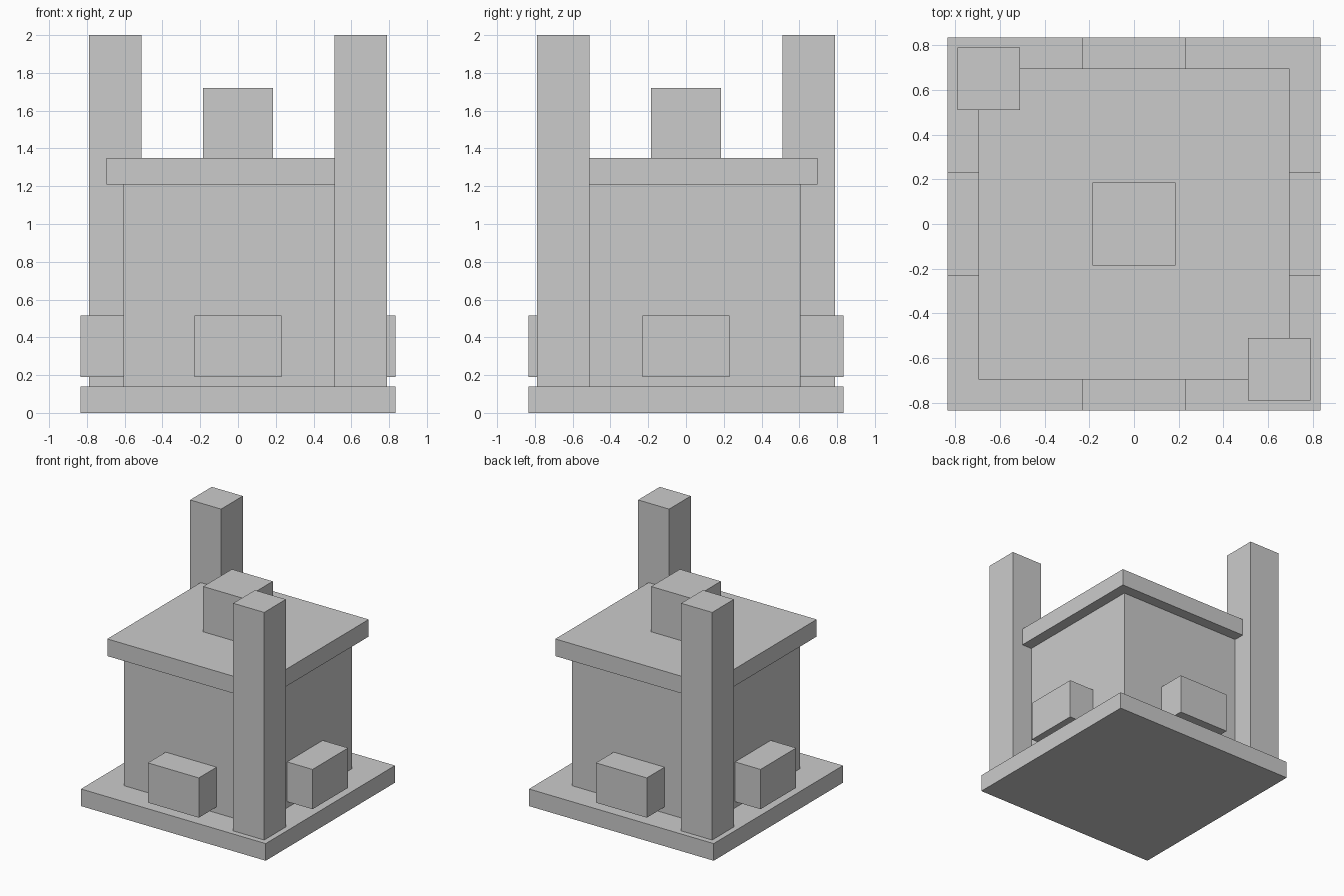
import bpy
import bmesh
from mathutils import Vector

cube = bpy.data.objects.get("Cube")
if cube:
    bpy.data.objects.remove(cube, do_unlink=True)

# One plain grey for the whole building
GREY = (0.6, 0.6, 0.6, 1)
stone = bpy.data.materials.new("plain_grey")
stone.use_nodes = True
stone.diffuse_color = GREY
stone.node_tree.nodes["Principled BSDF"].inputs["Base Color"].default_value = GREY


def box(name, centre, half, z0, z1):
    """Flat-faced box given its plan centre, plan half sizes and height range."""
    mesh = bpy.data.meshes.new(name)
    bm = bmesh.new()
    bmesh.ops.create_cube(bm, size=1)
    bmesh.ops.scale(bm, vec=Vector((2 * half[0], 2 * half[1], z1 - z0)), verts=bm.verts)
    bm.to_mesh(mesh)
    bm.free()
    mesh.materials.append(stone)
    obj = bpy.data.objects.new(name, mesh)
    obj.location = (centre[0], centre[1], (z0 + z1) / 2)
    bpy.context.collection.objects.link(obj)
    return obj


BASE_HALF, BASE_TOP = 0.835, 0.14
WALL_HALF, WALL_TOP = 0.605, 1.21
ROOF_TOP = 1.35

# Central stack
box("base_slab", (0, 0), (BASE_HALF, BASE_HALF), 0, BASE_TOP)
box("main_body", (0, 0), (WALL_HALF, WALL_HALF), BASE_TOP, WALL_TOP)
box("roof_slab", (0, 0), (0.695, 0.695), WALL_TOP, ROOF_TOP)
box("roof_block", (0, 0), (0.185, 0.185), ROOF_TOP, 1.72)

# Towers on two opposite corners
for name, s in (("front_left_tower", 1), ("back_right_tower", -1)):
    box(name, (0.65 * s, -0.65 * s), (0.14, 0.14), BASE_TOP, 2)

# Blocks projecting from the middle of each wall, flush with the base edge
mid = (WALL_HALF + BASE_HALF) / 2
depth = (BASE_HALF - WALL_HALF) / 2
for name, dx, dy in (("front", 0, -1), ("back", 0, 1), ("left", 1, 0), ("right", -1, 0)):
    half = (depth, 0.23) if dx else (0.23, depth)
    box(name + "_wall_block", (dx * mid, dy * mid), half, 0.19, 0.515)
